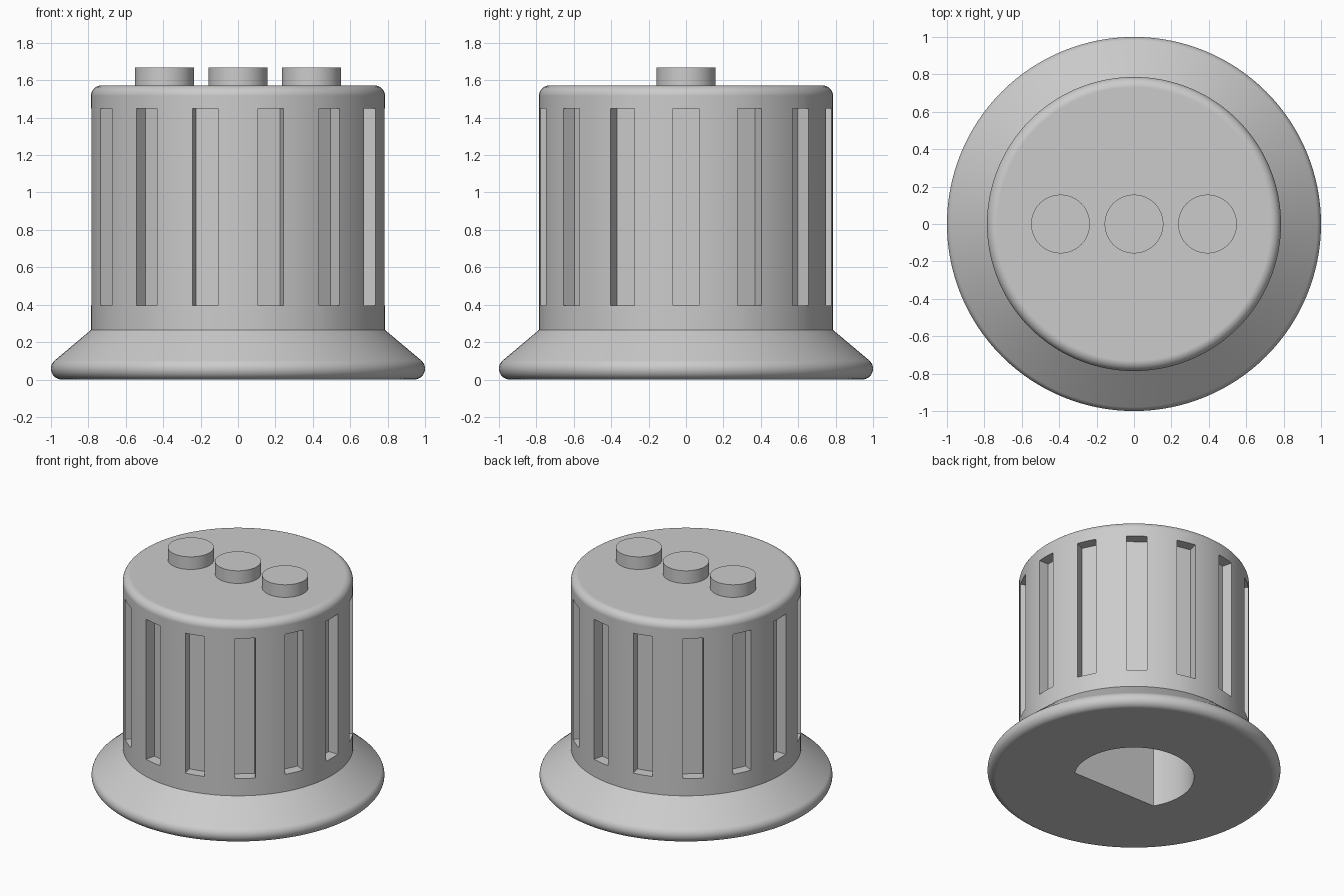
import bpy, bmesh, math
from mathutils import Matrix

if "Cube" in bpy.data.objects:
    bpy.data.objects.remove(bpy.data.objects["Cube"])

SEG = 128

grey = bpy.data.materials.new("plain_grey")
grey.diffuse_color = (0.6, 0.6, 0.6, 1)
grey.use_nodes = True
grey.node_tree.nodes["Principled BSDF"].inputs["Base Color"].default_value = grey.diffuse_color


def make(name, bm):
    bmesh.ops.recalc_face_normals(bm, faces=bm.faces)
    me = bpy.data.meshes.new(name)
    bm.to_mesh(me)
    bm.free()
    ob = bpy.data.objects.new(name, me)
    me.materials.append(grey)
    bpy.context.collection.objects.link(ob)
    return ob


def lathe(name, profile):
    """Revolve (r, z) points around z and cap both ends."""
    bm = bmesh.new()
    rings = [[bm.verts.new((r * math.cos(2 * math.pi * i / SEG),
                            r * math.sin(2 * math.pi * i / SEG), z))
              for i in range(SEG)] for r, z in profile]
    for a, b in zip(rings, rings[1:]):
        for i in range(SEG):
            j = (i + 1) % SEG
            bm.faces.new((a[i], a[j], b[j], b[i]))
    bm.faces.new(rings[0])
    bm.faces.new(rings[-1])
    return make(name, bm)


def arc(cx, cz, r, a0, a1, n):
    return [(cx + r * math.cos(math.radians(a0 + (a1 - a0) * i / n)),
             cz + r * math.sin(math.radians(a0 + (a1 - a0) * i / n)))
            for i in range(n + 1)]


def finish(ob):
    bpy.ops.object.select_all(action='DESELECT')
    ob.select_set(True)
    bpy.context.view_layer.objects.active = ob
    bpy.ops.object.shade_smooth_by_angle(angle=math.radians(30))
    ob.modifiers.new("even_shading", 'WEIGHTED_NORMAL').keep_sharp = True


def cut(ob, cutter):
    mod = ob.modifiers.new("cut", 'BOOLEAN')
    mod.operation, mod.solver, mod.object = 'DIFFERENCE', 'EXACT', cutter
    bpy.context.view_layer.objects.active = ob
    bpy.ops.object.modifier_apply(modifier=mod.name)
    bpy.data.objects.remove(cutter)


# Flared skirt with rounded rim, straight grip, rounded top edge
body = lathe("knob_body",
             arc(0.942, 0.058, 0.058, -90, 50, 14)
             + [(0.786, 0.265)]
             + arc(0.731, 1.517, 0.055, 0, 90, 8))

# Fourteen grip slots
bm = bmesh.new()
for k in range(14):
    m = (Matrix.Rotation(2 * math.pi * k / 14, 4, 'Z')
         @ Matrix.Translation((0.807, 0, 0.9225))
         @ Matrix.Diagonal((0.2, 0.14, 1.055, 1)))
    bmesh.ops.create_cube(bm, size=1, matrix=m)
cut(body, make("slot_cutter", bm))

# D-shaped shaft hole, flat side toward the front
bm = bmesh.new()
r, flat = 0.41, -0.212
a = math.asin(flat / r)
pts = [a + (math.pi - 2 * a) * i / 64 for i in range(65)]
low = bm.faces.new([bm.verts.new((r * math.cos(t), r * math.sin(t), -0.1)) for t in pts])
ext = bmesh.ops.extrude_face_region(bm, geom=[low])
bmesh.ops.translate(bm, vec=(0, 0, 1.1),
                    verts=[g for g in ext["geom"] if isinstance(g, bmesh.types.BMVert)])
cut(body, make("shaft_hole_cutter", bm))
finish(body)

# Row of three round studs on top
for label, x in (("left", -0.393), ("middle", 0), ("right", 0.393)):
    stud = lathe("top_stud_" + label, [(0.157, 1.56), (0.157, 1.667)])
    stud.location.x = x
    finish(stud)
